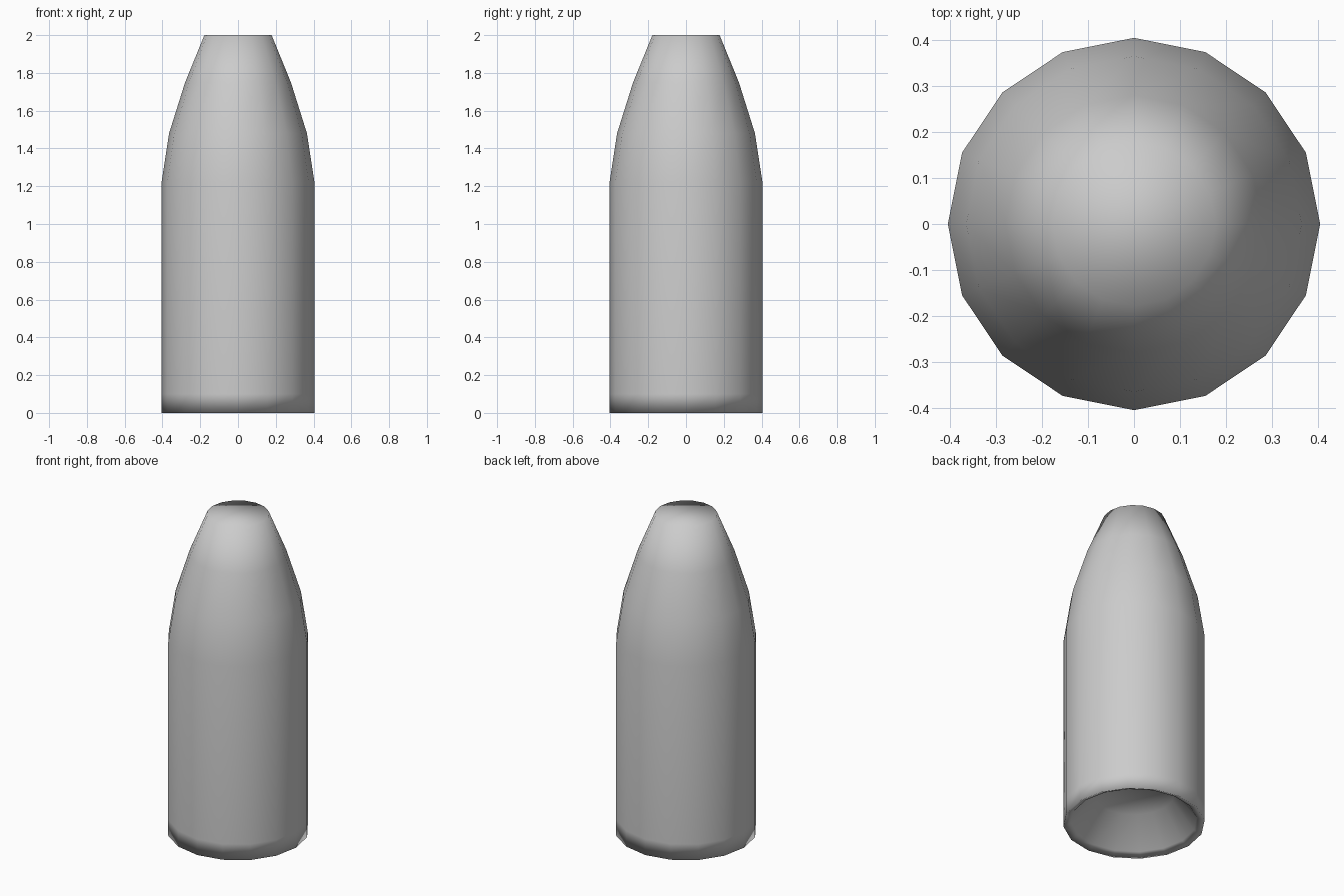
import bpy, bmesh, math

if "Cube" in bpy.data.objects:
    bpy.data.objects.remove(bpy.data.objects["Cube"])

SIDES = 16
# (radius, height) from the recess ceiling, over the rim, up to the nose
PROFILE = [(0.23, 0.19), (0.36, 0.02), (0.405, 0.0), (0.405, 0.10),
           (0.405, 1.22), (0.365, 1.48), (0.28, 1.75), (0.178, 2.0)]

bm = bmesh.new()
rings = []
for r, z in PROFILE:
    rings.append([bm.verts.new((r * math.cos(2 * math.pi * i / SIDES),
                                r * math.sin(2 * math.pi * i / SIDES), z))
                  for i in range(SIDES)])

# Walls between neighbouring rings
for low, high in zip(rings, rings[1:]):
    for i in range(SIDES):
        j = (i + 1) % SIDES
        bm.faces.new((low[i], low[j], high[j], high[i]))

# Flat nose and recess ceiling
bm.faces.new(rings[-1])
bm.faces.new(rings[0][::-1])
bmesh.ops.recalc_face_normals(bm, faces=bm.faces)
for f in bm.faces:
    f.smooth = True

mesh = bpy.data.meshes.new("tapered_body")
bm.to_mesh(mesh)
bm.free()
body = bpy.data.objects.new("tapered_body", mesh)
bpy.context.collection.objects.link(body)
